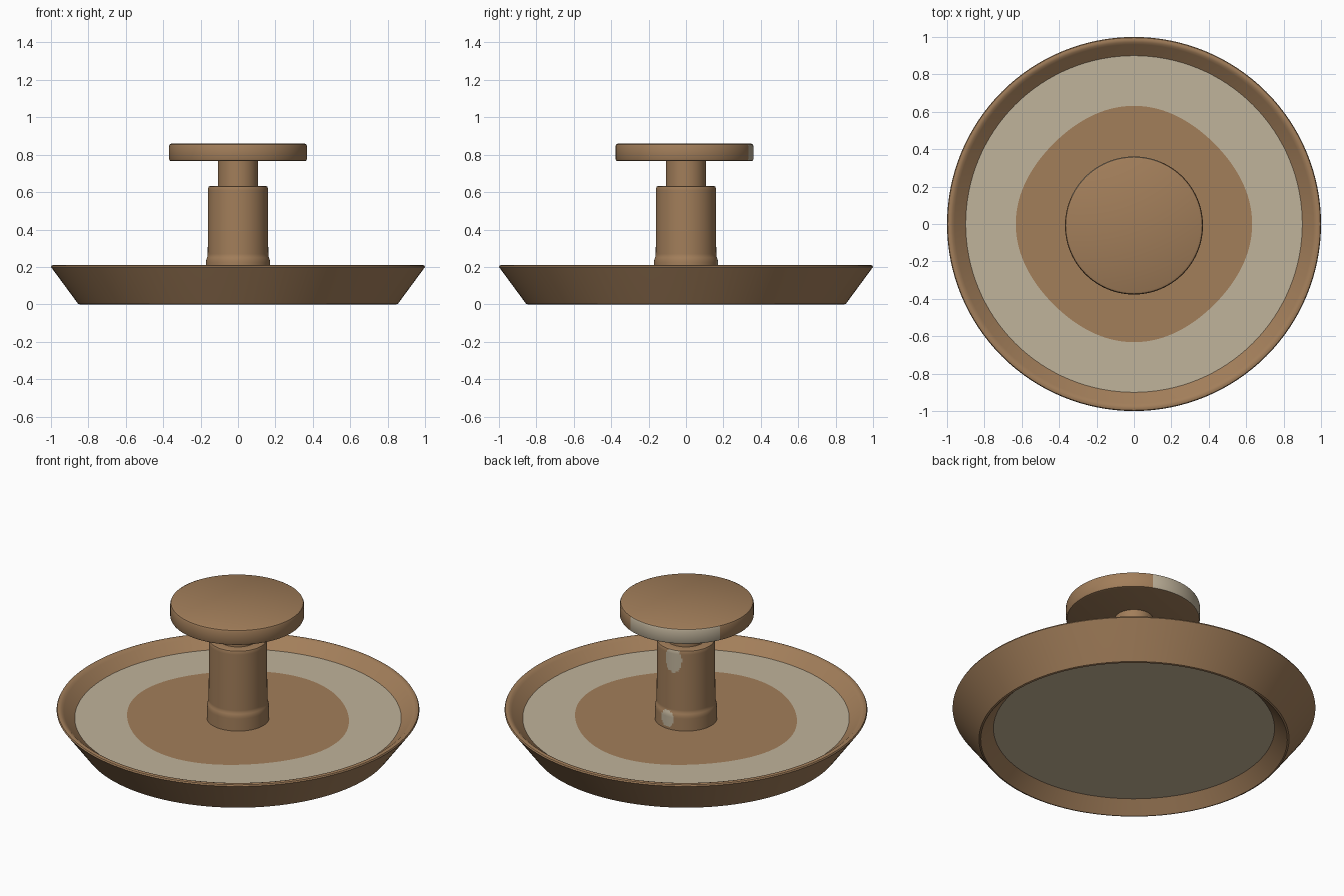
import bpy, bmesh, math

SEGMENTS = 128

cube = bpy.data.objects.get("Cube")
if cube:
    bpy.data.objects.remove(cube, do_unlink=True)


def make_material(name, rgb):
    """Flat material from an 8-bit sRGB colour, stored linear."""
    linear = [((c / 255 + 0.055) / 1.055) ** 2.4 for c in rgb]
    mat = bpy.data.materials.new(name)
    mat.use_nodes = True
    mat.diffuse_color = (*linear, 1)
    bsdf = mat.node_tree.nodes["Principled BSDF"]
    bsdf.inputs["Base Color"].default_value = (*linear, 1)
    bsdf.inputs["Roughness"].default_value = 0.8
    return mat


BROWN, PALE, CREAM = range(3)
materials = [make_material("warm brown", (162, 126, 90)),
             make_material("pale stone", (192, 179, 155)),
             make_material("underside cream", (204, 186, 156))]


def densify(profile, step):
    """Split long profile segments so painted patches get smooth outlines."""
    points = [profile[0]]
    for (r0, z0), (r1, z1) in zip(profile, profile[1:]):
        n = max(1, math.ceil(abs(z1 - z0) / step))
        points += [(r0 + (r1 - r0) * i / n, z0 + (z1 - z0) * i / n)
                   for i in range(1, n + 1)]
    return points


def lathe(name, profile, colour_rule, centre_y=0.0, reshape=None):
    """Spin a (radius, z) profile around z and colour its faces by a rule."""
    bm = bmesh.new()
    rings = []
    for r, z in profile:
        ring = []
        for i in range(SEGMENTS):
            a = math.tau * i / SEGMENTS
            rr = reshape(r, z, a) if reshape else r
            ring.append(bm.verts.new((rr * math.cos(a), rr * math.sin(a), z)))
        rings.append(ring)
    for low, high in zip(rings, rings[1:]):
        for i in range(SEGMENTS):
            j = (i + 1) % SEGMENTS
            bm.faces.new((low[i], low[j], high[j], high[i]))
    bmesh.ops.remove_doubles(bm, verts=bm.verts, dist=0.0001)
    bmesh.ops.recalc_face_normals(bm, faces=bm.faces)
    for face in bm.faces:
        c = face.calc_center_median()
        angle = math.degrees(math.atan2(c.y, c.x))
        face.material_index = colour_rule(math.hypot(c.x, c.y), c.z, angle)
    mesh = bpy.data.meshes.new(name)
    bm.to_mesh(mesh)
    bm.free()
    for mat in materials:
        mesh.materials.append(mat)
    obj = bpy.data.objects.new(name, mesh)
    obj.location.y = centre_y
    bpy.context.collection.objects.link(obj)
    bpy.ops.object.select_all(action='DESELECT')
    obj.select_set(True)
    bpy.context.view_layer.objects.active = obj
    bpy.ops.object.shade_smooth_by_angle(angle=math.radians(35))
    return obj


# Dish with flared walls, rounded lip and recessed underside
FLOOR, STAIN = 0.15, 0.62


def dish_colour(r, z, angle):
    if z < 0.08 and r < 0.77:
        return CREAM
    if abs(z - FLOOR) < 0.002 and STAIN < r < 0.9:
        return PALE
    return BROWN


def uneven_stain(r, z, a):
    return r + 0.012 * math.cos(4 * a) if r == STAIN else r


lathe("dish", [(0, 0.07), (0.775, 0.07), (0.845, 0), (0.855, 0.003),
               (0.99, 0.186), (1, 0.2), (0.996, 0.208), (0.985, 0.211),
               (0.972, 0.208), (0.96, 0.198), (0.9, FLOOR),
               (STAIN, FLOOR), (0, FLOOR)],
      dish_colour, reshape=uneven_stain)


# Stepped pedestal: collar, column and thin neck
def in_patch(z, angle, z0, a0, half_z, half_a):
    return ((z - z0) / half_z) ** 2 + ((angle - a0) / half_a) ** 2 < 1


def pedestal_colour(r, z, angle):
    worn = r > 0.155 and (in_patch(z, angle, 0.57, 99, 0.075, 18)
                          or in_patch(z, angle, 0.21, 87, 0.05, 15))
    return PALE if worn else BROWN


column = [(0.172, FLOOR - 0.01), (0.17, 0.235), (0.166, 0.25), (0.162, 0.258),
          (0.16, 0.62), (0.157, 0.629), (0.15, 0.632), (0.107, 0.632),
          (0.107, 0.77)]
lathe("pedestal", densify(column, 0.012), pedestal_colour)


# Round cap with softened edges and a worn patch on its side
def cap_colour(r, z, angle):
    return PALE if r > 0.36 and 68 < angle < 156 else BROWN


lathe("cap", [(0, 0.765), (0.355, 0.765), (0.365, 0.768), (0.369, 0.776),
              (0.369, 0.845), (0.365, 0.855), (0.355, 0.86), (0, 0.86)],
      cap_colour, centre_y=-0.008)
